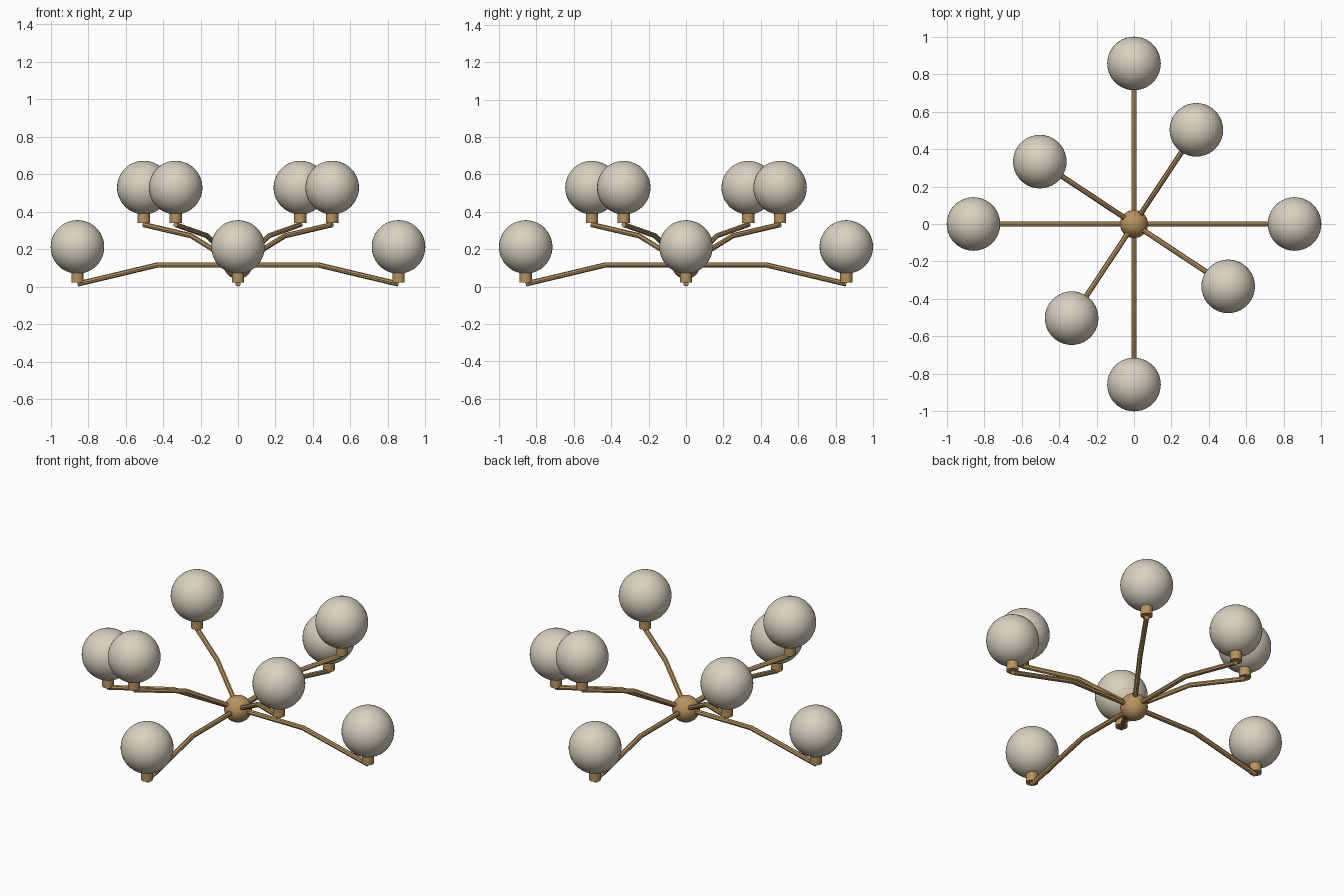
import bpy
import math
from mathutils import Vector

if "Cube" in bpy.data.objects:
    bpy.data.objects.remove(bpy.data.objects["Cube"])


def make_material(name, color):
    mat = bpy.data.materials.new(name)
    mat.use_nodes = True
    mat.diffuse_color = color
    mat.node_tree.nodes["Principled BSDF"].inputs["Base Color"].default_value = color
    return mat


BRASS = make_material("brass", (0.48, 0.29, 0.11, 1))
GLASS = make_material("cream_glass", (0.70, 0.64, 0.52, 1))

HUB = Vector((0, 0, 0.116))
GLOBE_R = 0.143


def finish(name, mat):
    obj = bpy.context.object
    obj.name = name
    obj.data.materials.append(mat)
    bpy.ops.object.shade_smooth_by_angle(angle=math.radians(40))
    return obj


def ball(name, center, radius, mat):
    bpy.ops.mesh.primitive_uv_sphere_add(segments=40, ring_count=24, radius=radius, location=center)
    finish(name, mat)


def rod(name, points, radius):
    # Bent eight-sided tube along a path
    curve = bpy.data.curves.new(name, "CURVE")
    curve.dimensions = "3D"
    curve.bevel_depth = radius
    curve.bevel_resolution = 2
    curve.use_fill_caps = True
    spline = curve.splines.new("POLY")
    spline.points.add(len(points) - 1)
    for slot, p in zip(spline.points, points):
        slot.co = (*p, 1)
    obj = bpy.data.objects.new(name, curve)
    bpy.context.collection.objects.link(obj)
    bpy.ops.object.select_all(action="DESELECT")
    obj.select_set(True)
    bpy.context.view_layer.objects.active = obj
    bpy.ops.object.convert(target="MESH")
    bpy.context.object.data.materials.clear()
    finish(name, BRASS)


def lamp_arm(label, angle, reach, bend_z, end_z):
    # Arm, socket and globe in one direction from the hub
    out = Vector((math.cos(angle), math.sin(angle), 0))
    bend = out * reach / 2 + Vector((0, 0, bend_z))
    end = out * reach + Vector((0, 0, end_z))
    rod(label + "_arm", [HUB, bend, end], 0.014)
    bpy.ops.mesh.primitive_cylinder_add(vertices=16, radius=0.033, depth=0.06,
                                        location=end + Vector((0, 0, 0.038)))
    finish(label + "_socket", BRASS)
    ball(label + "_globe", end + Vector((0, 0, 0.198)), GLOBE_R, GLASS)


# Central hub
ball("hub", HUB, 0.075, BRASS)

# Four long drooping arms and four short raised arms
twist = math.atan2(0.503, 0.333)
for i in range(4):
    turn = i * math.pi / 2
    lamp_arm(f"lower_{i + 1}", turn, 0.857, 0.116, 0.014)
    lamp_arm(f"upper_{i + 1}", turn + twist, 0.603, 0.272, 0.331)
